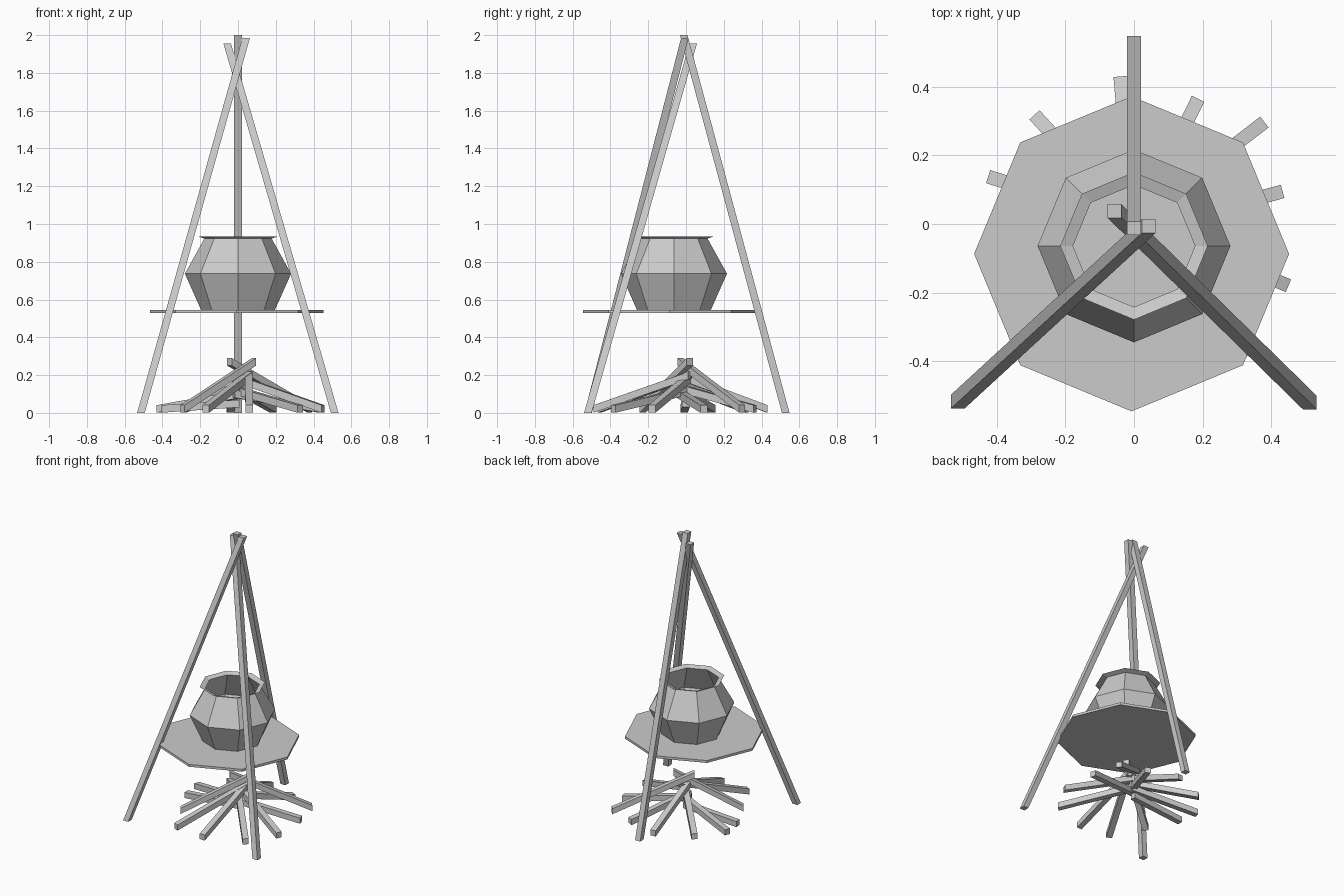
import bpy, bmesh
from math import cos, sin, pi, radians
from mathutils import Vector

if "Cube" in bpy.data.objects:
    bpy.data.objects.remove(bpy.data.objects["Cube"])


def finish(bm, name):
    bmesh.ops.recalc_face_normals(bm, faces=bm.faces)
    me = bpy.data.meshes.new(name)
    bm.to_mesh(me)
    bm.free()
    ob = bpy.data.objects.new(name, me)
    bpy.context.collection.objects.link(ob)
    return ob


def beam(name, a, b, u, v):
    """Square bar from a to b; u and v are half-axes of the end section."""
    bm = bmesh.new()
    rings = [[bm.verts.new(Vector(p) + u * i + v * j)
              for i, j in ((-1, -1), (1, -1), (1, 1), (-1, 1))] for p in (a, b)]
    for ring in rings:
        bm.faces.new(ring)
    for k in range(4):
        m = (k + 1) % 4
        bm.faces.new((rings[0][k], rings[0][m], rings[1][m], rings[1][k]))
    return finish(bm, name)


def lathe(name, cx, cy, profile, sides=8, cap_top=False):
    """Faceted turned shape with a closed bottom."""
    bm = bmesh.new()
    rings = [[bm.verts.new((cx + r * cos(2 * pi * k / sides),
                            cy + r * sin(2 * pi * k / sides), z))
              for k in range(sides)] for r, z in profile]
    for lo, hi in zip(rings, rings[1:]):
        for k in range(sides):
            m = (k + 1) % sides
            bm.faces.new((lo[k], lo[m], hi[m], hi[k]))
    bm.faces.new(rings[0])
    if cap_top:
        bm.faces.new(rings[-1])
    return finish(bm, name)


# Tripod poles, cut flat at both ends
poles = {
    "back_pole": ((0, .528, 0), (0, -.012, 2)),
    "right_pole": ((.512, -.52, 0), (-.057, .038, 1.955)),
    "left_pole": ((-.514, -.518, 0), (.043, -.006, 1.985)),
}
for name, (a, b) in poles.items():
    beam(name, a, b, Vector((.02, 0, 0)), Vector((0, .02, 0)))

# Octagonal hanging plate
lathe("plate", -.007, -.087, [(.459, .528), (.459, .545)], cap_top=True)

# Open pot with a flared lip
lathe("pot", 0, -.064, [(.196, .546), (.281, .737), (.178, .923), (.215, .935)])

# Firewood: outer tip (x, y) and raised inner end (x, y, z)
logs = [
    ((-.04, .43), (0, -.02, .19)),
    ((.187, .365), (-.01, -.03, .13)),
    ((.38, .297), (-.045, -.03, .27)),
    ((.433, .095), (-.02, -.03, .10)),
    ((.45, -.18), (0, .01, .18)),
    ((.33, -.385), (-.01, .02, .12)),
    ((.06, -.49), (.055, .02, .20)),
    ((-.171, -.459), (.06, .02, .20)),
    ((-.294, -.23), (.085, .02, .27)),
    ((-.405, -.01), (.01, 0, .05)),
    ((-.425, .138), (.02, 0, .10)),
    ((-.29, .318), (.02, -.02, .15)),
]
for n, (tip, inner) in enumerate(logs):
    a, b = Vector((*tip, .021)), Vector(inner)
    side = Vector((a.y - b.y, b.x - a.x, 0)).normalized() * .02
    beam(f"log_{n + 1}", a, b, side, Vector((0, 0, .02)))
